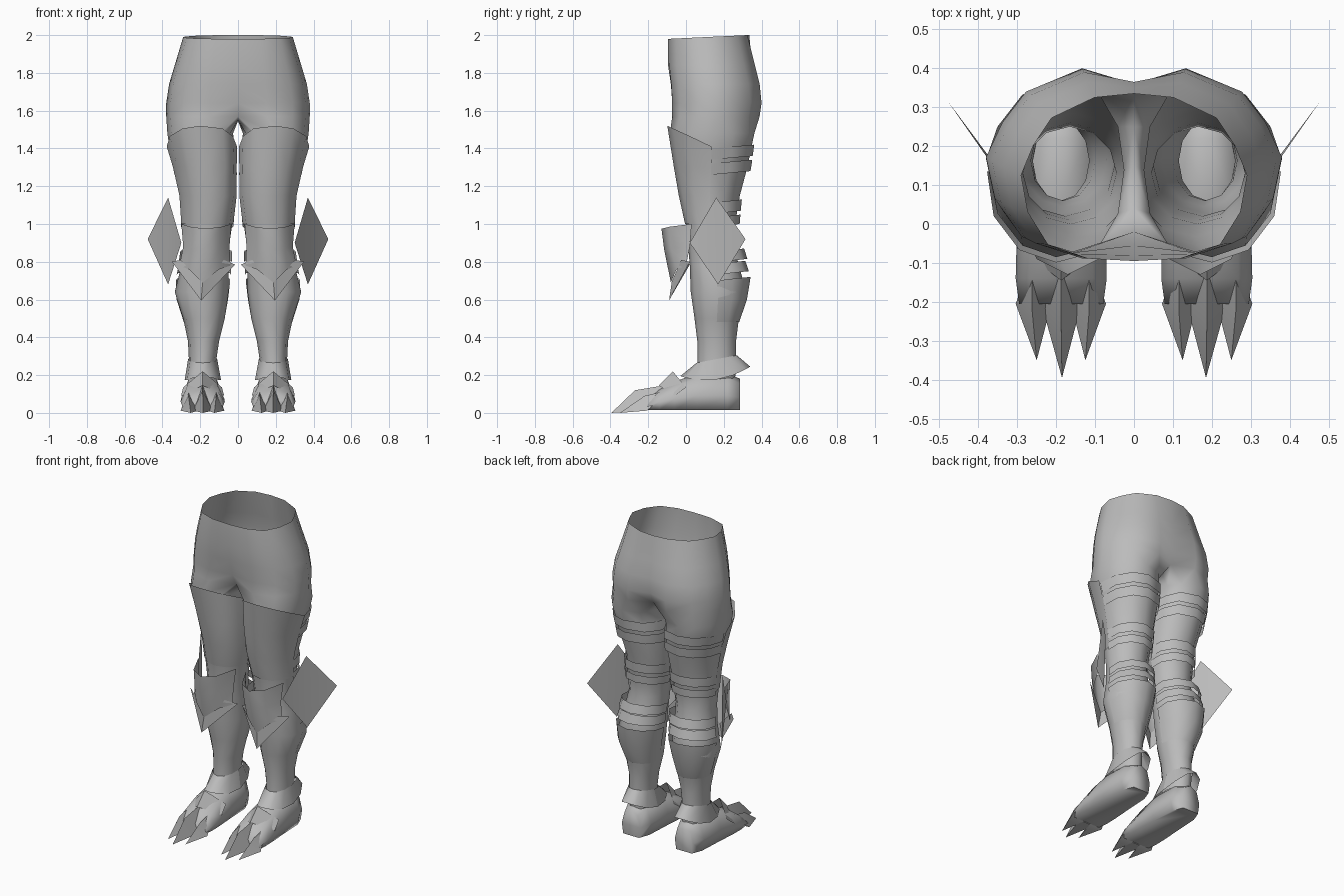
import bpy, bmesh, math

if "Cube" in bpy.data.objects:
    bpy.data.objects.remove(bpy.data.objects["Cube"])

grey = bpy.data.materials.new("plain grey")
grey.diffuse_color = (0.5, 0.5, 0.5, 1)
grey.use_nodes = True
grey.node_tree.nodes["Principled BSDF"].inputs["Base Color"].default_value = grey.diffuse_color

# Leg outline: height, inner x, outer x, front y, back y
LEG = [(1.48, .026, .374, -.085, .362), (1.4, .018, .362, -.075, .345),
       (1.3, .013, .338, -.058, .325), (1.15, .012, .305, -.033, .285),
       (1.0, .03, .295, 0, .26), (.9, .045, .285, .01, .25), (.78, .05, .30, .02, .28),
       (.64, .05, .335, .025, .32), (.5, .07, .29, .045, .28),
       (.38, .10, .265, .06, .265), (.28, .115, .26, .06, .265),
       (.18, .11, .26, .06, .26)]


def leg_at(z, off=0.0):
    """Leg outline at a height, grown outward by off."""
    zc = min(z, LEG[0][0])
    for a, b in zip(LEG, LEG[1:]):
        if a[0] >= zc >= b[0]:
            t = (a[0] - zc) / (a[0] - b[0])
            x0, x1, y0, y1 = [p + (q - p) * t for p, q in zip(a[1:], b[1:])]
            return (z, max(.004, x0 - off), x1 + off, y0 - off, y1 + off)


def on_ring(row, deg):
    """Point on an outline; the inner thigh is flattened."""
    z, x0, x1, y0, y1 = row
    a = math.radians(deg)
    c = math.cos(a)
    if c < 0 and z > 1.0:
        c = -abs(c) ** (1 - .35 * min(1, (z - 1.0) / .3))
    return ((x0 + x1) / 2 + c * (x1 - x0) / 2,
            (y0 + y1) / 2 + math.sin(a) * (y1 - y0) / 2, z)


def finish(name, bm, angle=40):
    """Turn a right-hand part into a mirrored pair."""
    mesh = bpy.data.meshes.new(name)
    bm.to_mesh(mesh)
    bm.free()
    mesh.materials.append(grey)
    ob = bpy.data.objects.new(name, mesh)
    bpy.context.collection.objects.link(ob)
    bpy.ops.object.select_all(action='DESELECT')
    ob.select_set(True)
    bpy.context.view_layer.objects.active = ob
    bpy.ops.object.shade_smooth_by_angle(angle=math.radians(angle))
    mod = ob.modifiers.new("mirror", 'MIRROR')
    mod.use_clip = True
    mod.merge_threshold = .001
    return ob


def skin(bm, rows, closed=False):
    """Join rows of vertices with quads."""
    for a, b in zip(rows, rows[1:]):
        n = len(a)
        for j in range(n if closed else n - 1):
            k = (j + 1) % n
            bm.faces.new((a[j], b[j], b[k], a[k]))


def sheet(name, rows, angle=40, caps=False):
    bm = bmesh.new()
    vs = [[bm.verts.new(p) for p in r] for r in rows]
    skin(bm, vs)
    if caps:
        bm.faces.new(vs[0])
        bm.faces.new(vs[-1][::-1])
        bm.faces.new([r[0] for r in vs][::-1] + [r[-1] for r in vs])
    return finish(name, bm, angle)


def wrap(name, rows, a0, a1, lift=lambda i, s: 0, fade=0.0):
    """Shell on the leg from (height, offset) rows, -90 degrees is the front.
    fade pulls the shell in towards its sides."""
    pts = []
    for i, (z, off) in enumerate(rows):
        pts.append([])
        for d in range(a0, a1 + 1, 30):
            s = math.sin(math.radians(d))
            grow = off * (1 - fade + fade * abs(s))
            pts[-1].append(on_ring(leg_at(z + lift(i, s), grow), d))
    return sheet(name, pts, 60)


# Hips and legs: half outlines for the hips, then full rings down one leg
OUTLINE = [(0, -1), (.40, -.97), (.76, -.80), (.94, -.40), (1, .05),
           (.89, .42), (.73, .75), (.35, 1), (0, 1)]
# height, half width, front y, back y, front centre shift, back centre shift
HIPS = [(1.99, .29, -.095, .325, 0, .01), (1.84, .335, -.095, .365, 0, -.015),
        (1.74, .365, -.085, .39, .005, -.025), (1.64, .38, -.08, .40, .025, -.04),
        (1.57, .38, -.08, .39, .06, -.06)]
bm = bmesh.new()
arcs = []
for i, (z, rx, y0, y1, f, b) in enumerate(HIPS):
    arc = []
    for k, (u, v) in enumerate(OUTLINE):
        y = (y0 + y1) / 2 + (y1 - y0) / 2 * v
        y += f if k == 0 else b if k == 8 else 0
        arc.append(bm.verts.new((rx * u, y, z + (.01 * v if i == 0 else 0))))
    arcs.append(arc)
skin(bm, arcs)
crotch = [bm.verts.new(p) for p in ((0, .25, 1.55), (0, .15, 1.545), (0, .04, 1.55))]
rings = [arcs[-1] + crotch]
for row in LEG:
    rings.append([bm.verts.new(on_ring(row, -120 + 30 * k)) for k in range(12)])
skin(bm, rings, closed=True)
finish("hips_and_legs", bm, 60)

# Thigh plate with a peaked upper edge
wrap("thigh_plate", [(1.41, .014), (1.3, .006), (1.15, .005), (1.0, .005)], -180, 0,
     lambda i, s: .11 * max(0, -s) if i == 0 else 0)

# Straps behind the thigh and knee
for z, h, off in ((1.40, .06, .012), (1.32, .06, .018), (1.11, .06, .014),
                  (1.03, .05, .02), (.85, .055, .05), (.785, .055, .04)):
    wrap("back_strap", [(z, off), (z - h, off + .004)], 0, 180,
         lambda i, s: .02 * s, .7)

# Calf guard
wrap("calf_guard", [(.70, .045), (.6, .014), (.48, .004)], 0, 180,
     lambda i, s: .02 * s if i == 0 else 0, .8)

# Knee guard and its pointed lower wing
sheet("knee_guard", [
    [(.035, .03, 1.0), (.09, -.09, .985), (.17, -.13, .975), (.25, -.09, .985), (.30, .03, 1.0)],
    [(.045, .02, .88), (.10, -.08, .87), (.18, -.115, .86), (.25, -.08, .87), (.29, .02, .88)],
    [(.04, .0, .78), (.10, -.05, .76), (.187, -.08, .69), (.26, -.05, .76), (.31, .0, .78)]], 60)
sheet("knee_wing", [
    [(.075, -.025, .81), (.187, -.075, .695), (.305, -.025, .81)],
    [(.015, .02, .785), (.195, -.09, .595), (.35, .02, .80)]], 50)

# Diamond fin at the outer knee
bm = bmesh.new()
top, outer, low, inner = [bm.verts.new(p) for p in (
    (.37, .16, 1.14), (.478, .315, .92), (.37, .17, .68), (.30, .02, .90))]
bm.faces.new((top, inner, low))
bm.faces.new((top, low, outer))
finish("knee_fin", bm, 10)

# Flared ankle guard, low at the sides and pointed front and back
GUARD = (0, .09, .282, -.03, .34)
rows = [[], []]
for d in range(-180, 181, 30):
    s = math.sin(math.radians(d))
    rows[0].append(on_ring(leg_at(.285 + .02 * s, .004), d))
    x, y, _ = on_ring(GUARD, d)
    rows[1].append((x, y, .175 + .045 * s * s + .025 * s))
sheet("ankle_guard", rows, 50)

# Boot: arched sections from heel to toes
SECTIONS = [(.287, .065, .18), (.22, .095, .21), (.06, .105, .21),
            (-.06, .115, .165), (-.14, .117, .125), (-.205, .108, .07)]
ARCH = [(-.85, 0), (-1, .4), (-.7, .85), (0, 1), (.7, .85), (1, .4), (.85, 0)]
sheet("boot", [[(.187 + u * w, y, .015 + v * (h - .015)) for u, v in ARCH]
               for y, w, h in SECTIONS], 80, caps=True)

# Instep plate
sheet("instep_plate", [
    [(.085, 0, .135), (.187, -.07, .22), (.29, 0, .135)],
    [(.073, -.06, .09), (.187, -.145, .145), (.302, -.06, .09)]], 50)

# Three toe claws, each a ridged spike
for x0, x1, mid, tip_x, tip_y, ridge_y, h in (
        (.072, .162, .115, .125, -.35, -.22, .09),
        (.135, .238, .187, .185, -.395, -.27, .12),
        (.212, .304, .262, .25, -.35, -.22, .09)):
    bm = bmesh.new()
    back, ridge, left, right, tip = [bm.verts.new(p) for p in (
        (mid, -.09, h + .03), (mid, ridge_y, h), (x0, -.205, .012), (x1, -.205, .012),
        (tip_x, tip_y, 0))]
    for f in ((back, left, ridge), (back, ridge, right), (ridge, left, tip),
              (ridge, tip, right), (left, right, tip), (back, right, left)):
        bm.faces.new(f)
    bmesh.ops.recalc_face_normals(bm, faces=bm.faces)
    finish("toe_claw", bm, 45)
